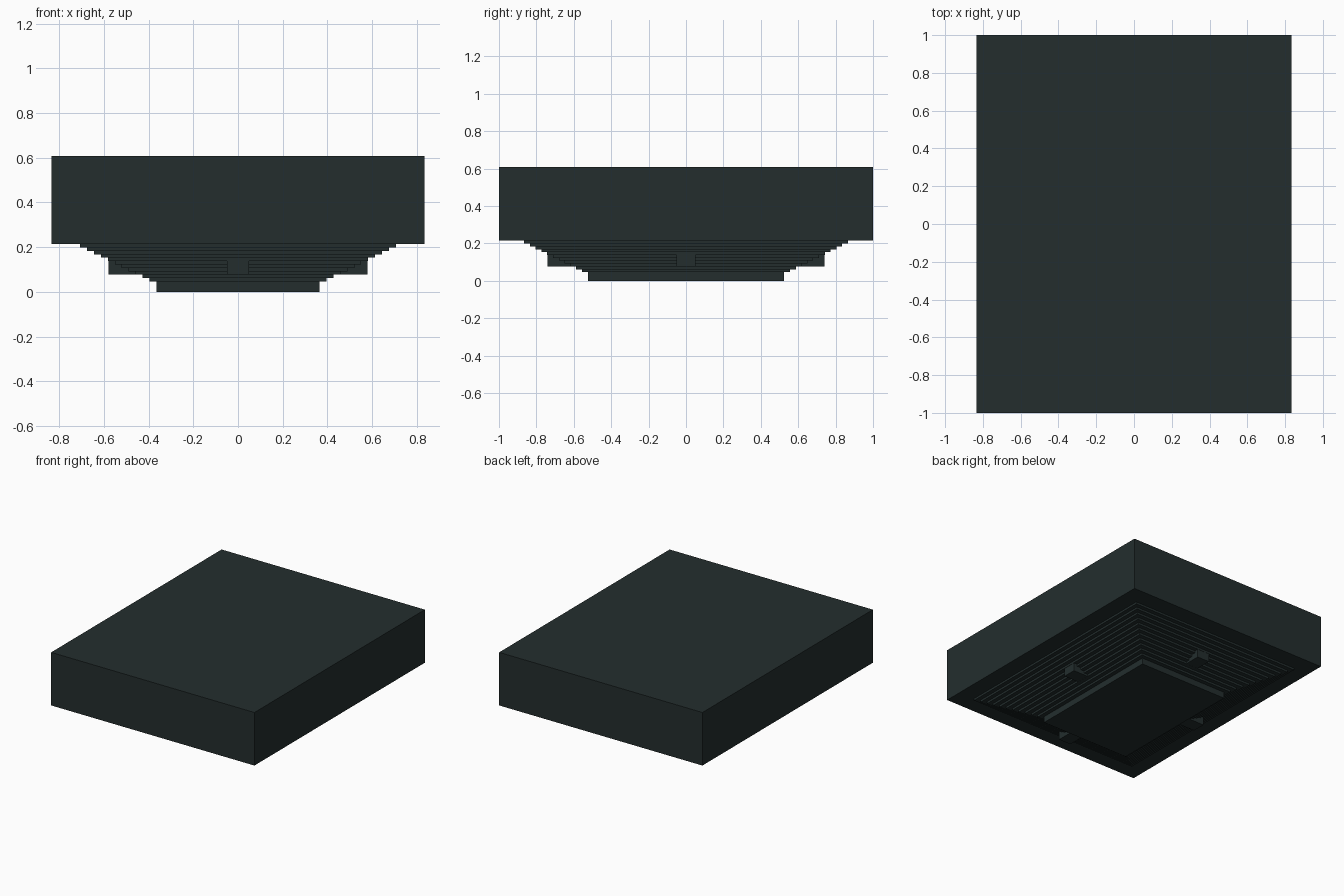
import bpy
import bmesh

cube = bpy.data.objects.get("Cube")
if cube:
    bpy.data.objects.remove(cube, do_unlink=True)

# Single dark slate colour
slate = bpy.data.materials.new("dark_slate")
slate.use_nodes = True
colour = (0.017, 0.027, 0.027, 1)
slate.diffuse_color = colour
bsdf = slate.node_tree.nodes["Principled BSDF"]
bsdf.inputs["Base Color"].default_value = colour
bsdf.inputs["Roughness"].default_value = 0.8


def rectangle_loft(name, sections, centre=(0, 0)):
    """Closed solid skinned through rectangles given as (half_x, half_y, z)."""
    bm = bmesh.new()
    rings = []
    for hx, hy, z in sections:
        rings.append([bm.verts.new((centre[0] + sx * hx, centre[1] + sy * hy, z))
                      for sx, sy in ((-1, -1), (1, -1), (1, 1), (-1, 1))])
    for low, high in zip(rings, rings[1:]):
        for i in range(4):
            j = (i + 1) % 4
            bm.faces.new((low[i], low[j], high[j], high[i]))
    bm.faces.new(rings[0][::-1])
    bm.faces.new(rings[-1])
    bmesh.ops.recalc_face_normals(bm, faces=bm.faces)
    mesh = bpy.data.meshes.new(name)
    bm.to_mesh(mesh)
    bm.free()
    mesh.materials.append(slate)
    obj = bpy.data.objects.new(name, mesh)
    bpy.context.collection.objects.link(obj)
    return obj


BASE_X, BASE_Y, BASE_TOP = 0.365, 0.525, 0.046
BLOCK_BOTTOM, BLOCK_TOP = 0.214, 0.608
STEPS, TREAD = 11, 0.031
RISE = (BLOCK_BOTTOM - BASE_TOP) / STEPS

# Upper block
rectangle_loft("upper_block", [(0.835, 1, BLOCK_BOTTOM), (0.835, 1, BLOCK_TOP)])

# Foot plate and the steps that widen upward to the block
sections = [(BASE_X, BASE_Y, 0), (BASE_X, BASE_Y, BASE_TOP)]
for i in range(1, STEPS + 1):
    hx, hy = BASE_X + i * TREAD, BASE_Y + i * TREAD
    z = BASE_TOP + (i - 1) * RISE
    sections += [(hx, hy, z), (hx, hy, z + RISE)]
rectangle_loft("stepped_base", sections)

# Square bracket in the middle of each stepped side
LOW, HIGH, HALF_WIDTH, HALF_DEPTH = 0.077, 0.155, 0.05, 0.09
for side, sign in (("left", 1), ("right", -1)):
    rectangle_loft(side + "_bracket",
                   [(HALF_DEPTH, HALF_WIDTH, LOW), (HALF_DEPTH, HALF_WIDTH, HIGH)],
                   (sign * (0.58 - HALF_DEPTH), 0))
for side, sign in (("back", 1), ("front", -1)):
    rectangle_loft(side + "_bracket",
                   [(HALF_WIDTH, HALF_DEPTH, LOW), (HALF_WIDTH, HALF_DEPTH, HIGH)],
                   (0, sign * (0.74 - HALF_DEPTH)))
